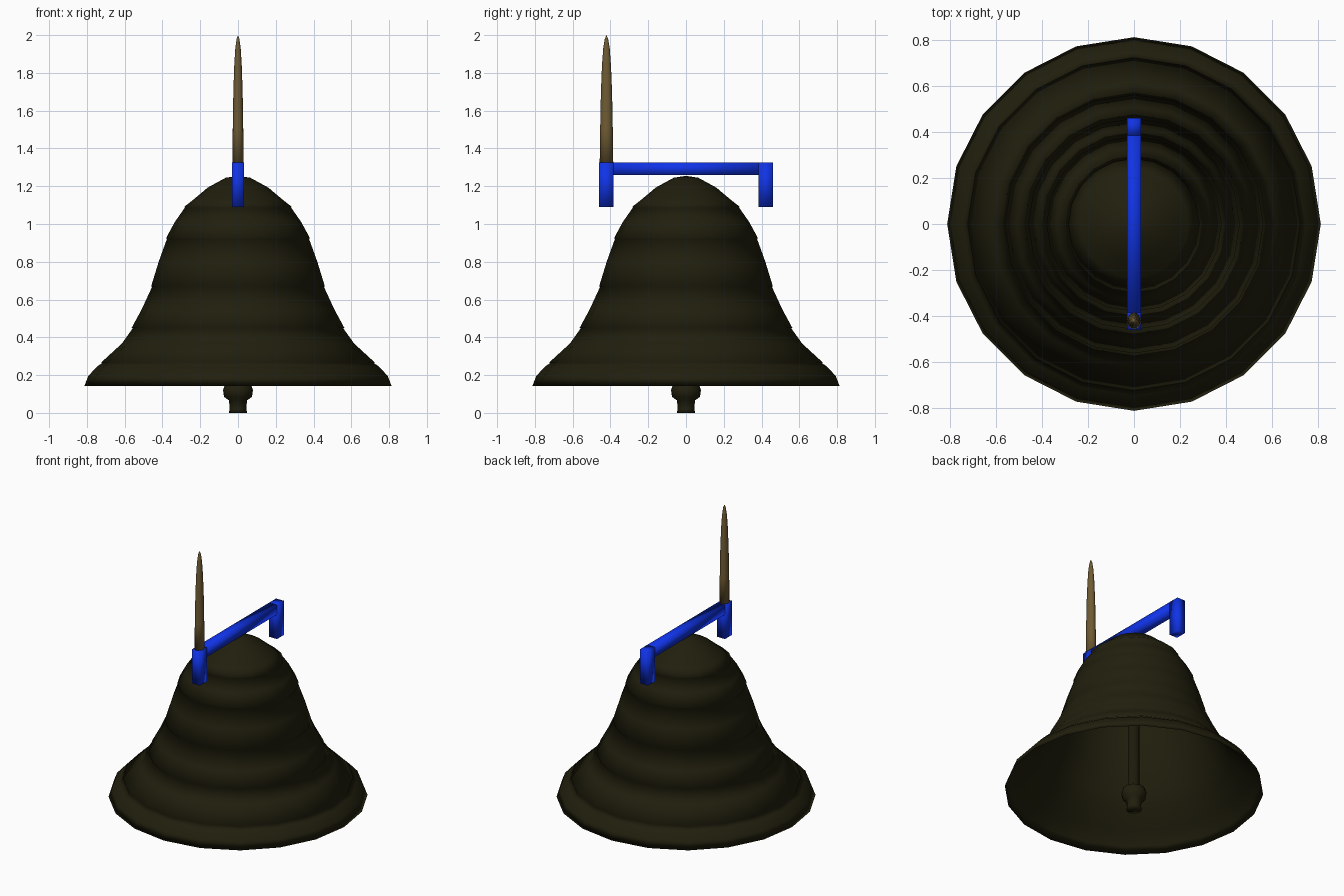
import bpy, bmesh, math
from mathutils import Vector

if "Cube" in bpy.data.objects:
    bpy.data.objects.remove(bpy.data.objects["Cube"])


def material(name, rgb):
    m = bpy.data.materials.new(name)
    m.diffuse_color = (*rgb, 1)
    m.use_nodes = True
    m.node_tree.nodes["Principled BSDF"].inputs["Base Color"].default_value = m.diffuse_color
    return m


BRONZE = material("dark_bronze", (0.015, 0.0135, 0.004))
BLUE = material("blue_paint", (0.005, 0.033, 0.8))
BROWN = material("brown_handle", (0.16, 0.105, 0.033))


def finish(name, bm, mat):
    for f in bm.faces:
        f.smooth = True
    me = bpy.data.meshes.new(name)
    bm.to_mesh(me)
    bm.free()
    me.materials.append(mat)
    ob = bpy.data.objects.new(name, me)
    bpy.context.collection.objects.link(ob)
    return ob


def lathe(name, profile, sides, mat, centre=(0, 0), scale=(1, 1)):
    """Spin (radius, height) points, listed top down, about a vertical axis."""
    bm = bmesh.new()
    rings = [[bm.verts.new((r * math.cos(a) * scale[0] + centre[0],
                            r * math.sin(a) * scale[1] + centre[1], z))
              for a in (math.tau * i / sides for i in range(sides))]
             for r, z in profile]
    for upper, lower in zip(rings, rings[1:]):
        for i in range(sides):
            j = (i + 1) % sides
            bm.faces.new((upper[i], lower[i], lower[j], upper[j]))
    bmesh.ops.remove_doubles(bm, verts=bm.verts, dist=0.0005)
    return finish(name, bm, mat)


def box(name, lo, hi, mat):
    bm = bmesh.new()
    bmesh.ops.create_cube(bm, size=1)
    lo, hi = Vector(lo), Vector(hi)
    for v in bm.verts:
        v.co = (lo + hi) / 2 + v.co * (hi - lo)
    return finish(name, bm, mat)


# Thin bell shell: (radius, height, has an undercut ledge below it)
knots = [(0, 1.255, 0), (0.065, 1.245, 0), (0.16, 1.193, 0), (0.235, 1.13, 0),
         (0.286, 1.09, 1), (0.335, 1.01, 0), (0.381, 0.925, 1),
         (0.42, 0.80, 0), (0.46, 0.67, 1), (0.51, 0.548, 0),
         (0.563, 0.45, 1), (0.615, 0.367, 0), (0.724, 0.267, 1),
         (0.747, 0.245, 0), (0.793, 0.195, 0), (0.813, 0.143, 0)]
outer = []
for r, z, ledge in knots:
    outer.append((r, z))
    if ledge:
        outer.append((r - 0.005, z - 0.003))
# Inner wall follows the outer one closely and meets it at the rim
inner = [(max(r - 0.008, 0), z - 0.006) for r, z, _ in knots[:-1]]
lathe("bell", outer + inner[::-1], 20, BRONZE)

# Clapper: rod, ball and tail
lathe("clapper", [(0, 1.24), (0.033, 1.23), (0.036, 0.17), (0.07, 0.15),
                  (0.079, 0.12), (0.074, 0.085), (0.047, 0.066),
                  (0.045, 0.02), (0.048, 0.0), (0, 0.0)], 16, BRONZE)

# Yoke: crossbar with a hanging block at each end
box("yoke_bar", (-0.031, -0.385, 1.26), (0.031, 0.385, 1.325), BLUE)
for side, label in ((-1, "front"), (1, "back")):
    ys = sorted((side * 0.383, side * 0.461))
    box("yoke_block_" + label, (-0.031, ys[0], 1.09), (0.031, ys[1], 1.325), BLUE)

# Tapered upright handle on the front block
lathe("handle", [(0, 2.0), (0.25, 1.98), (0.48, 1.93), (0.66, 1.84),
                 (0.82, 1.7), (0.93, 1.5), (1, 1.32), (0, 1.32)], 16, BROWN,
      centre=(0, -0.421), scale=(0.03, 0.036))
